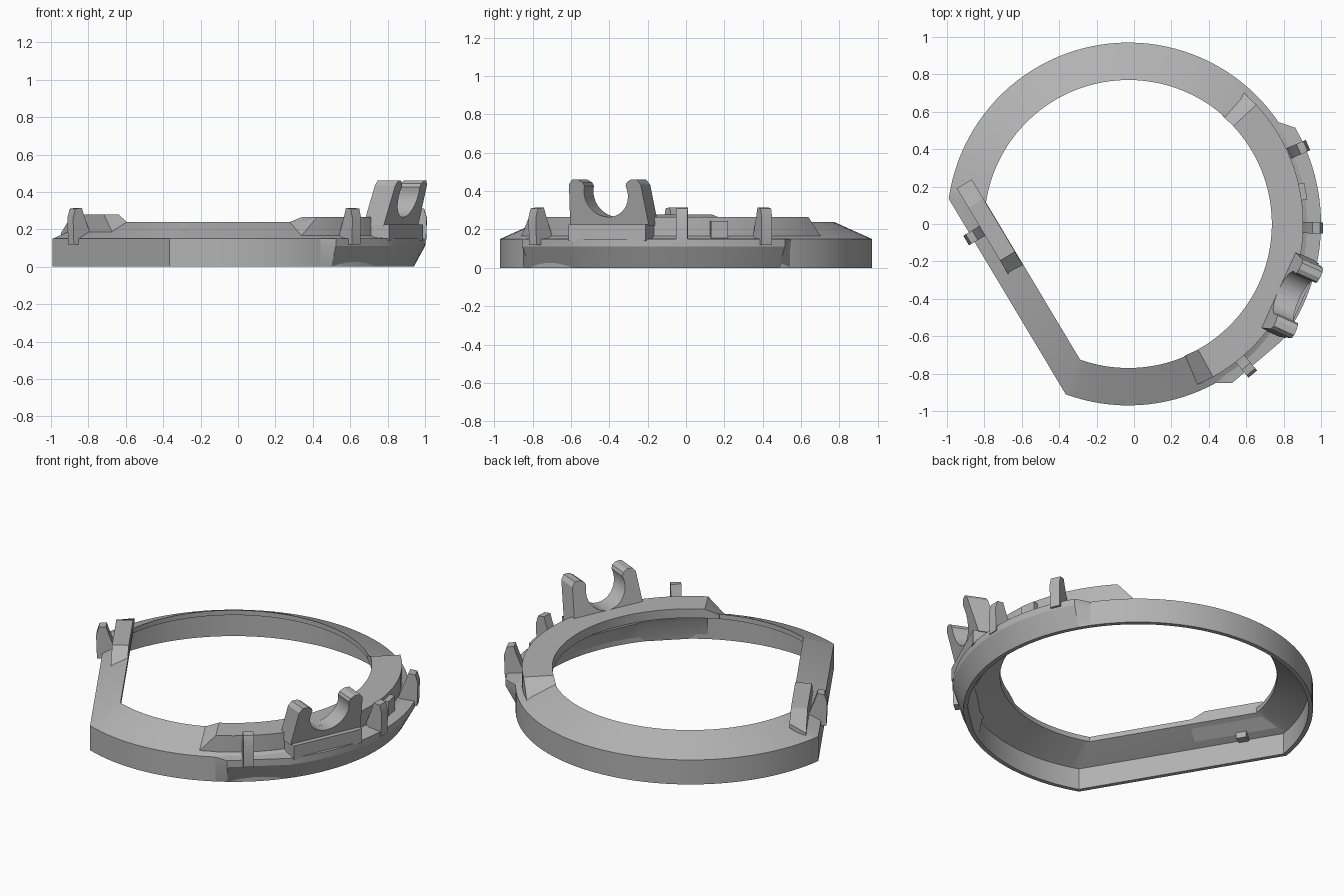
import bpy, bmesh, math
from math import radians, cos, sin, acos
from mathutils import Vector

cube = bpy.data.objects.get("Cube")
if cube:
    bpy.data.objects.remove(cube, do_unlink=True)

grey = bpy.data.materials.new("plain grey")
grey.use_nodes = True
grey.diffuse_color = (0.45, 0.45, 0.45, 1)
grey.node_tree.nodes["Principled BSDF"].inputs["Base Color"].default_value = (0.45, 0.45, 0.45, 1)

CX = -0.03                       # ring centre
FLAT = radians(210.9)            # direction the flat side faces
FLAT_N = Vector((cos(FLAT), sin(FLAT), 0))
UP = Vector((0, 0, 1))


def loft(name, sections, closed=False):
    """Skin a series of closed cross-sections; cap the ends unless it loops."""
    bm = bmesh.new()
    rings = [[bm.verts.new(p) for p in s] for s in sections]
    n = len(rings[0])
    pairs = list(zip(rings, rings[1:]))
    if closed:
        pairs.append((rings[-1], rings[0]))
    for a, b in pairs:
        for i in range(n):
            j = (i + 1) % n
            bm.faces.new((a[i], a[j], b[j], b[i]))
    if not closed:
        bm.faces.new(rings[0][::-1])
        bm.faces.new(rings[-1])
    bmesh.ops.recalc_face_normals(bm, faces=bm.faces)
    mesh = bpy.data.meshes.new(name)
    bm.to_mesh(mesh)
    bm.free()
    obj = bpy.data.objects.new(name, mesh)
    bpy.context.collection.objects.link(obj)
    mesh.materials.append(grey)
    bpy.ops.object.select_all(action='DESELECT')
    obj.select_set(True)
    bpy.context.view_layer.objects.active = obj
    bpy.ops.object.shade_smooth_by_angle(angle=radians(25))
    return obj


def polar(r, a, z):
    return Vector((CX + r * cos(a), r * sin(a), z))


def prism(name, centre, normal, profile, width, lean=0):
    """Extrude an (outward, z) profile sideways."""
    side = UP.cross(normal)
    loft(name, [[centre + normal * (u + lean * z) + side * s + UP * z
                 for u, z in profile] for s in (-width / 2, width / 2)])


# Hollow ring: each (radius, flat distance, height) is one edge of the section
ring = [(0.97, 0.755, 0), (0.97, 0.755, 0.15), (0.77, 0.594, 0.24),
        (0.77, 0.594, 0.21), (0.945, 0.73, 0.13), (0.945, 0.73, 0)]
STEPS = 96
sections = []
for i in range(STEPS + 1):
    section = []
    for r, d, z in ring:
        half = acos(d / r)
        a = FLAT + half + (2 * math.pi - 2 * half) * i / STEPS
        section.append(polar(r, a, z))
    sections.append(section)
loft("ring_shell", sections, closed=True)


def arc_steps(start, end, step=3):
    n = round((end - start) / step)
    return [start + (end - start) * i / n for i in range(n + 1)]


# Raised deck on the left side, ramping down at both ends
sections = []
for deg in [-67] + arc_steps(-61, 43) + [49]:
    ramp = deg in (-67, 49)
    a = radians(deg)
    inner, outer = (0.236, 0.16) if ramp else (0.266, 0.266)
    sections.append([polar(0.767, a, 0.21), polar(0.767, a, inner),
                     polar(0.935, a, outer), polar(0.935, a, 0.14)])
loft("raised_deck", sections)

# Outer ledge, flaring out from the foot of the ring
sections = []
for deg in [-61, -57] + arc_steps(-37.5, 30) + [34]:
    a = radians(deg)
    r = 0.972 if deg in (-61, 34) else 1.015 if deg == -57 else 1.03
    sections.append([polar(0.95, a, 0), polar(0.97, a, 0), polar(r, a, 0.11),
                     polar(r, a, 0.15), polar(0.91, a, 0.16), polar(0.93, a, 0.12)])
loft("outer_ledge", sections)

# Raised rib beside the flat edge
along = UP.cross(FLAT_N)
sections = []
for t, ramp in ((-0.65, True), (-0.53, False), (-0.2, False), (-0.11, True)):
    inner, outer = (0.235, 0.18) if ramp else (0.278, 0.278)
    points = ((0.622, 0.21), (0.622, inner), (0.715, outer), (0.715, 0.15))
    sections.append([FLAT_N * o + along * t + UP * z for o, z in points])
loft("flat_side_rib", sections)

# Clip posts: upright outside, sloping inside
post = [(0.05, 0.12), (0.055, 0.26), (0.04, 0.31), (0.0, 0.315),
        (-0.015, 0.27), (-0.055, 0.17), (-0.055, 0.12)]
for i, (x, y) in enumerate([(0.88, 0.4), (0.955, -0.02), (0.6, -0.76), (-0.85, -0.06)]):
    normal = FLAT_N if x < 0 else Vector((x - CX, y, 0)).normalized()
    prism(f"clip_post_{i + 1}", Vector((x, y, 0)), normal, post, 0.06)

# Small stop block against the deck wall
prism("stop_block", polar(0.945, radians(10.5), 0), Vector((cos(0.18), sin(0.18), 0)),
      [(-0.04, 0.14), (0.02, 0.14), (0.02, 0.245), (-0.04, 0.245)], 0.09)

# Cradle: a base, and a U with two rounded prongs leaning outward
normal = Vector((0.91, -0.41, 0)).normalized()
side = UP.cross(normal)
centre = Vector((0.83, -0.38, 0))
prism("cradle_base", centre, normal,
      [(-0.07, 0.14), (0.075, 0.14), (0.075, 0.225), (-0.07, 0.225)], 0.44)
half = [(0.125 * sin(radians(a)), 0.385 - 0.12 * cos(radians(a)))
        for a in range(0, 111, 10)]
half += [(0.125, 0.445), (0.15, 0.46), (0.185, 0.46), (0.205, 0.435), (0.225, 0.22)]
outline = half + [(-s, z) for s, z in half[:0:-1]]
loft("cradle", [[centre + normal * (u + 0.28 * (z - 0.22)) + side * s + UP * z
                 for s, z in outline] for u in (-0.075, 0.045)])
